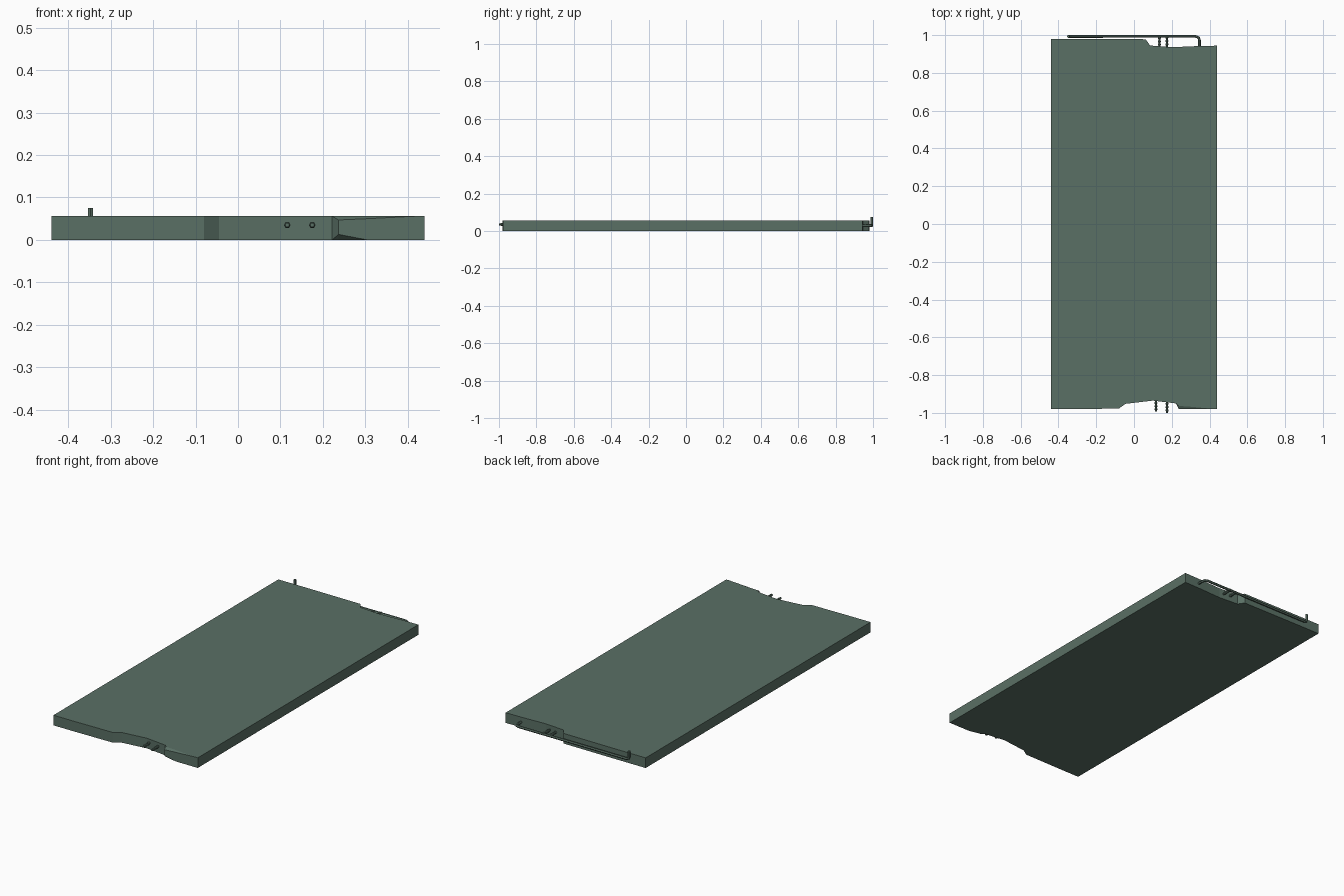
import bpy, bmesh

if "Cube" in bpy.data.objects:
    bpy.data.objects.remove(bpy.data.objects["Cube"])

mat = bpy.data.materials.new("grey_green")
mat.diffuse_color = (0.102, 0.162, 0.13, 1)
mat.use_nodes = True
mat.node_tree.nodes["Principled BSDF"].inputs["Base Color"].default_value = mat.diffuse_color
H = 0.056


# Slab outline: x, y, bottom chip height, top chip height, chip depth
outline = [
    (-0.44, -0.98, 0, 0, 0), (-0.33, -0.98, 0, 0, 0), (-0.08, -0.977, 0, 0, 0),
    (-0.045, -0.952, 0, 0, 0), (0.1, -0.935, 0, 0, 0), (0.222, -0.95, 0, 0, 0),
    (0.237, -0.979, 0.013, 0.009, 0.016), (0.305, -0.979, 0, 0.006, 0.011),
    (0.42, -0.979, 0, 0, 0), (0.44, -0.979, 0, 0, 0),
    (0.44, 0.944, 0, 0, 0), (0.34, 0.942, 0, 0, 0), (0.2, 0.936, 0, 0, 0),
    (0.085, 0.945, 0, 0, 0), (0.062, 0.978, 0, 0, 0), (-0.27, 0.98, 0, 0, 0),
    (-0.44, 0.98, 0, 0, 0),
]


def build_slab():
    bm = bmesh.new()
    rings = []
    for level in range(4):
        ring = []
        for x, y, low, top, depth in outline:
            z = (0, low, H - top, H)[level]
            back = depth if (level == 0 and low) or (level == 3 and top) else 0
            ring.append(bm.verts.new((x, y + back, z)))
        rings.append(ring)
    n = len(outline)
    for a, b in zip(rings, rings[1:]):
        for i in range(n):
            j = (i + 1) % n
            bm.faces.new((a[i], a[j], b[j], b[i]))
    bm.faces.new(rings[0][::-1])
    bm.faces.new(rings[3])
    bmesh.ops.remove_doubles(bm, verts=bm.verts, dist=0.0001)
    bmesh.ops.recalc_face_normals(bm, faces=bm.faces)
    me = bpy.data.meshes.new("slab")
    bm.to_mesh(me)
    bm.free()
    me.materials.append(mat)
    bpy.context.collection.objects.link(bpy.data.objects.new("slab", me))


# Hexagonal bar swept along a path of (x, y, z, radius)
def bar(name, path):
    cu = bpy.data.curves.new(name, 'CURVE')
    cu.dimensions = '3D'
    cu.bevel_depth = 1
    cu.bevel_resolution = 1
    cu.use_fill_caps = True
    sp = cu.splines.new('POLY')
    sp.use_smooth = False
    sp.points.add(len(path) - 1)
    for p, (x, y, z, r) in zip(sp.points, path):
        p.co = (x, y, z, 1)
        p.radius = r
    cu.materials.append(mat)
    ob = bpy.data.objects.new(name, cu)
    bpy.context.collection.objects.link(ob)
    bpy.ops.object.select_all(action='DESELECT')
    ob.select_set(True)
    bpy.context.view_layer.objects.active = ob
    bpy.ops.object.convert(target='MESH')


# Ribbed straight stub along y
def stub(name, x, z, y0, y1, ribs=4):
    path = [(x, y0, z, 0.0055)]
    step = (y1 - y0) / (ribs + 0.4)
    for i in range(ribs):
        for f, r in ((0.4, 0.0055), (0.55, 0.008), (0.85, 0.008), (1.0, 0.0055)):
            path.append((x, y0 + step * (i + f), z, r))
    path.append((x, y1, z, 0.0055))
    bar(name, path)


build_slab()
stub("front_rebar_left", 0.116, 0.035, -0.92, -0.992)
stub("front_rebar_right", 0.175, 0.035, -0.92, -1.0)
stub("back_rebar_left", 0.134, 0.03, 0.92, 0.996)
stub("back_rebar_right", 0.174, 0.03, 0.92, 1.0)

# Long bar bent along the back edge and turned up at its end
R = 0.007
bar("bent_rebar", [(0.347, 0.92, 0.028, R), (0.347, 0.972, 0.028, R),
                   (0.342, 0.987, 0.028, R), (0.326, 0.993, 0.028, R),
                   (-0.333, 0.993, 0.028, R), (-0.344, 0.993, 0.032, R),
                   (-0.348, 0.993, 0.043, R), (-0.348, 0.993, 0.075, R)])
